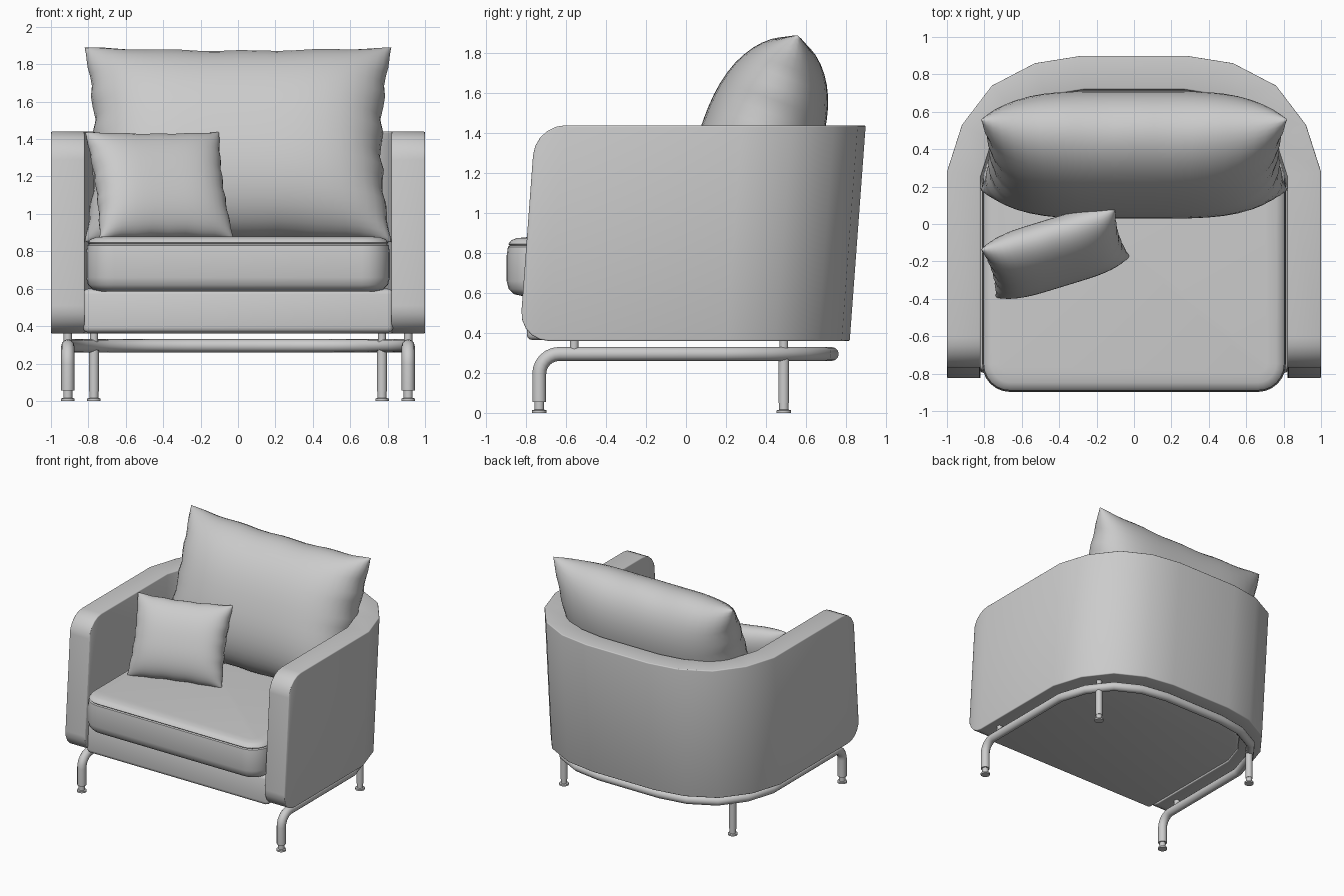
import bpy, bmesh, math
from mathutils import Vector

if "Cube" in bpy.data.objects:
    bpy.data.objects.remove(bpy.data.objects["Cube"])


def make(name, verts, faces, bevel=0, angle=35, shear=False):
    """Mesh object with optional backward lean, applied bevel and smooth shading."""
    if shear:
        verts = [(x, y + 0.074 * (z - 0.36), z) for x, y, z in verts]
    me = bpy.data.meshes.new(name)
    me.from_pydata(verts, [], faces)
    bm = bmesh.new()
    bm.from_mesh(me)
    bmesh.ops.recalc_face_normals(bm, faces=bm.faces)
    bm.to_mesh(me)
    bm.free()
    ob = bpy.data.objects.new(name, me)
    bpy.context.collection.objects.link(ob)
    bpy.ops.object.select_all(action='DESELECT')
    bpy.context.view_layer.objects.active = ob
    ob.select_set(True)
    if bevel:
        m = ob.modifiers.new("bevel", 'BEVEL')
        m.width, m.segments, m.angle_limit = bevel, 3, math.radians(40)
        bpy.ops.object.modifier_apply(modifier=m.name)
    bpy.ops.object.shade_smooth_by_angle(angle=math.radians(angle))
    return ob


def loft(name, rings, **kw):
    """Skin closed rings of equal length and cap both ends."""
    n = len(rings[0])
    verts = [p for r in rings for p in r]
    faces = [(i * n + j, i * n + (j + 1) % n, (i + 1) * n + (j + 1) % n, (i + 1) * n + j)
             for i in range(len(rings) - 1) for j in range(n)]
    faces += [tuple(range(n)), tuple(range(len(verts) - n, len(verts)))]
    return make(name, verts, faces, **kw)


def lathe(name, profile, x, y, n=20):
    return loft(name, [[(x + r * math.cos(2 * math.pi * k / n), y + r * math.sin(2 * math.pi * k / n), z)
                        for k in range(n)] for r, z in profile])


def inset(path, d):
    """Offset an open plan path inwards (to its left)."""
    out = []
    for i, p in enumerate(path):
        a = (p - path[max(i - 1, 0)]).normalized()
        b = (path[min(i + 1, len(path) - 1)] - p).normalized()
        t = (a + b).normalized()
        k = t.dot(b if b.length else a)
        out.append(p + Vector((-t.y, t.x)) * d / k)
    return out


# Arms and back: one wrap-around wall with rounded front corners
R, FRONT, Z0, Z1 = 0.15, -0.835, 0.36, 1.44
half = []
for k in range(6):
    a = math.radians(18 * k)
    half.append((1.0, FRONT + R * (1 - math.cos(a)), R * (1 - math.sin(a))))
half += [(1.0, 0.2, 0), (0.92, 0.45, 0), (0.76, 0.66, 0), (0.53, 0.78, 0), (0.28, 0.82, 0)]
stations = half + [(-x, y, t) for x, y, t in reversed(half)]
outer = [Vector((x, y)) for x, y, t in stations]
inner = inset(outer, 0.18)
rings = []
for o, i, (x, y, t) in zip(outer, inner, stations):
    rings.append([(o.x, o.y, Z0 + t), (o.x, o.y, Z1 - t), (i.x, i.y, Z1 - t), (i.x, i.y, Z0 + t)])
loft("arms_and_back", rings, bevel=0.014, shear=True)

# Base under the seat, filling the wall
core = [p for p in inset(outer, 0.17) if p.y > 0]
plan = [Vector((0.83, -0.80))] + core + [Vector((-0.83, -0.80))]
loft("base", [[(p.x, p.y, z) for p in plan] for z in (0.365, 0.6)], bevel=0.03, shear=True)


# Seat cushion: stacked rounded rectangles with a seam near the top
def rounded_rect(x, y0, y1, r, d, z):
    pts = []
    for cx, cy, a0 in ((x - r, y1 - r, 0), (r - x, y1 - r, 90), (r - x, y0 + r, 180), (x - r, y0 + r, 270)):
        for k in range(7):
            a = math.radians(a0 + 15 * k)
            pts.append((cx + (r - d) * math.cos(a), cy + (r - d) * math.sin(a), z))
    return pts


seat_profile = [(0.08, 0.585), (0.035, 0.595), (0.01, 0.62), (0, 0.66), (0, 0.79), (0.006, 0.832),
                (0.016, 0.838), (0.008, 0.846), (0.022, 0.864), (0.05, 0.875), (0.1, 0.88)]
loft("seat_cushion", [rounded_rect(0.812, -0.898, 0.52, 0.15, d, z) for d, z in seat_profile], angle=50)


# Pillows: two bulging sheets joined at a slightly wavy, pinched border
def pillow(name, w, h, t, loc, rot, n=24):
    verts, faces, index = [], [], {}
    for side in (-1, 1):
        for i in range(n + 1):
            for j in range(n + 1):
                u = math.sin(math.pi / 2 * (2 * i / n - 1))
                v = math.sin(math.pi / 2 * (2 * j / n - 1))
                rim = i in (0, n) or j in (0, n)
                key = (i, j, 0 if rim else side)
                if key in index:
                    continue
                index[key] = len(verts)
                x = w * u * (1 - 0.065 * (1 - v * v) + 0.013 * math.sin(17 * v) * (1 - v * v) * u ** 6)
                z = h * v * (1 - 0.05 * (1 - u * u) + 0.008 * math.sin(13 * u + 1) * v ** 6)
                y = 0 if rim else side * t * math.sqrt((1 - u ** 4) * (1 - abs(v) ** 2.3))
                verts.append((x, y, z))
        for i in range(n):
            for j in range(n):
                q = ((i, j), (i + 1, j), (i + 1, j + 1), (i, j + 1))
                faces.append([index.get((a, b, 0), index.get((a, b, side))) for a, b in q])
    ob = make(name, verts, faces, angle=80)
    ob.location = loc
    ob.rotation_euler = [math.radians(a) for a in rot]


pillow("back_pillow", 0.82, 0.55, 0.30, (0, 0.37, 1.37), (-20, 0, 0))
pillow("small_pillow", 0.375, 0.315, 0.14, (-0.42, -0.155, 1.15), (-25, 0, 17))

# Tubular frame: front legs bending into a rail that follows the wall
TZ, LEG_Y, B = 0.295, -0.735, 0.1
rail = [p for p in inset(outer, 0.09) if p.y > 0]
leg = [(0.91, LEG_Y, 0.055)]
for k in range(7):
    a = math.radians(15 * k)
    leg.append((0.91, LEG_Y + B * (1 - math.cos(a)), TZ - B + B * math.sin(a)))
path = leg + [(p.x, p.y, TZ) for p in rail] + [(-x, y, z) for x, y, z in reversed(leg)]
cu = bpy.data.curves.new("frame_tube", 'CURVE')
cu.dimensions, cu.bevel_depth, cu.bevel_resolution, cu.use_fill_caps = '3D', 0.035, 4, True
sp = cu.splines.new('POLY')
sp.points.add(len(path) - 1)
for pt, p in zip(sp.points, path):
    pt.co = (*p, 1)
tube = bpy.data.objects.new("frame_tube", cu)
bpy.context.collection.objects.link(tube)
bpy.ops.object.select_all(action='DESELECT')
bpy.context.view_layer.objects.active = tube
tube.select_set(True)
bpy.ops.object.convert(target='MESH')
bpy.ops.object.shade_smooth_by_angle(angle=math.radians(40))

# Feet, rear legs and short posts joining rail to wall
foot = [(0.036, 0), (0.036, 0.013), (0.024, 0.016), (0.024, 0.06)]
for s, side in ((1, "right"), (-1, "left")):
    lathe("front_foot_" + side, foot, s * 0.91, LEG_Y)
    lathe("rear_foot_" + side, foot, s * 0.77, 0.49)
    lathe("rear_leg_" + side, [(0.027, 0.05), (0.027, 0.27)], s * 0.77, 0.49)
    lathe("rear_post_" + side, [(0.022, 0.26), (0.022, 0.375)], s * 0.77, 0.49)
    lathe("front_post_" + side, [(0.022, 0.3), (0.022, 0.375)], s * 0.91, -0.56)
